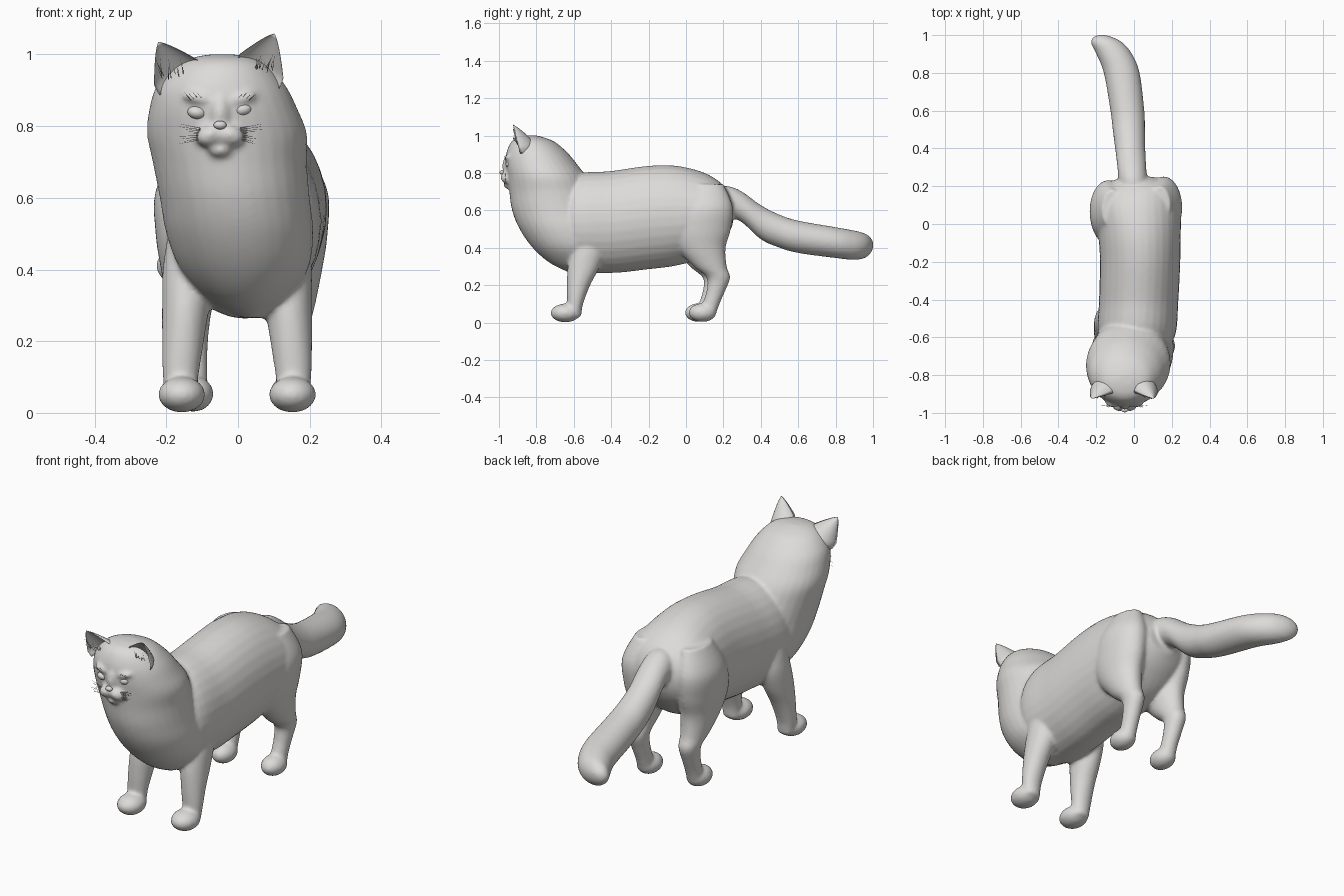
import bpy, bmesh, math, random
from mathutils import Vector, Matrix

random.seed(4)
fur = bpy.data.materials.new("warm_grey")
fur.diffuse_color = (0.72, 0.71, 0.69, 1)


def spline(rows, steps=5):
    """Catmull-Rom interpolation of section rows."""
    out = []
    for i in range(len(rows) - 1):
        a, b = rows[max(i - 1, 0)], rows[i]
        c, d = rows[i + 1], rows[min(i + 2, len(rows) - 1)]
        for k in range(steps):
            t = k / steps
            out.append([0.5 * (2 * q + (r - p) * t + (2 * p - 5 * q + 4 * r - s) * t * t
                               + (3 * q - p - 3 * r + s) * t ** 3)
                        for p, q, r, s in zip(a, b, c, d)])
    return out + [rows[-1]]


def skin(bm, rings):
    """Bridge rings of points and close both ends."""
    loops = [[bm.verts.new(p) for p in ring] for ring in rings]
    n = len(loops[0])
    faces = [bm.faces.new((l[i], l[(i + 1) % n], m[(i + 1) % n], m[i]))
             for l, m in zip(loops, loops[1:]) for i in range(n)]
    faces += [bm.faces.new(loops[0]), bm.faces.new(loops[-1])]
    bmesh.ops.recalc_face_normals(bm, faces=faces)


def loft(bm, axis, rows, mx=lambda x: x, dy=0):
    """Elliptical sections: position, low/high of x, low/high of the other axis."""
    rings = []
    for p, a0, a1, b0, b1 in spline(rows):
        ring = []
        for i in range(32):
            t = math.tau * i / 32
            x = mx((a0 + a1) / 2 + (a1 - a0) / 2 * math.cos(t))
            b = (b0 + b1) / 2 + (b1 - b0) / 2 * math.sin(t)
            ring.append((x, p + dy, b) if axis == "y" else (x, b + dy, p))
        rings.append(ring)
    skin(bm, rings)


def blob(bm, centre, radii, roll=0):
    m = (Matrix.Translation(centre) @ Matrix.Rotation(roll, 4, "Y")
         @ Matrix.Diagonal((*radii, 1)))
    bmesh.ops.create_uvsphere(bm, u_segments=24, v_segments=16, radius=1, matrix=m)


def finish(bm, name):
    me = bpy.data.meshes.new(name)
    bm.to_mesh(me)
    bm.free()
    me.materials.append(fur)
    for p in me.polygons:
        p.use_smooth = True
    ob = bpy.data.objects.new(name, me)
    bpy.context.collection.objects.link(ob)
    return ob


body = bmesh.new()
# torso
loft(body, "y", [
    (-0.70, -0.08, 0.12, 0.42, 0.62), (-0.60, -0.185, 0.215, 0.28, 0.785),
    (-0.40, -0.185, 0.235, 0.265, 0.81), (-0.20, -0.18, 0.245, 0.285, 0.838),
    (-0.05, -0.19, 0.248, 0.305, 0.838), (0.10, -0.205, 0.245, 0.35, 0.80),
    (0.20, -0.16, 0.215, 0.44, 0.735), (0.25, -0.06, 0.10, 0.52, 0.66)])
# head, ruff and chest
loft(body, "z", [
    (0.265, 0.01, 0.07, -0.62, -0.50), (0.32, -0.09, 0.14, -0.73, -0.42),
    (0.40, -0.16, 0.195, -0.82, -0.40), (0.50, -0.20, 0.21, -0.89, -0.42),
    (0.60, -0.218, 0.20, -0.93, -0.46), (0.70, -0.238, 0.192, -0.945, -0.50),
    (0.78, -0.254, 0.192, -0.955, -0.535), (0.85, -0.247, 0.165, -0.965, -0.585),
    (0.91, -0.228, 0.135, -0.96, -0.635), (0.965, -0.18, 0.09, -0.935, -0.70),
    (0.99, -0.13, 0.045, -0.90, -0.76), (1.0, -0.08, -0.01, -0.85, -0.80)])
# tail
loft(body, "y", [
    (0.14, -0.06, 0.06, 0.60, 0.71), (0.22, -0.08, 0.07, 0.57, 0.73),
    (0.30, -0.088, 0.065, 0.535, 0.70), (0.40, -0.10, 0.06, 0.445, 0.628),
    (0.50, -0.113, 0.058, 0.40, 0.577), (0.60, -0.125, 0.055, 0.372, 0.545),
    (0.80, -0.16, 0.03, 0.345, 0.51), (0.90, -0.20, -0.01, 0.335, 0.492),
    (0.96, -0.228, -0.06, 0.347, 0.475), (0.99, -0.215, -0.115, 0.375, 0.45),
    (1.0, -0.19, -0.15, 0.40, 0.43)])

# legs and paws on both sides
front_leg = [
    (0.03, 0.11, 0.195, -0.63, -0.56), (0.10, 0.105, 0.205, -0.635, -0.55),
    (0.20, 0.09, 0.207, -0.637, -0.512), (0.30, 0.075, 0.207, -0.632, -0.46),
    (0.40, 0.07, 0.205, -0.61, -0.43), (0.50, 0.08, 0.19, -0.58, -0.44)]
hind_leg = [
    (0.03, 0.105, 0.185, 0.08, 0.155), (0.10, 0.105, 0.185, 0.09, 0.18),
    (0.17, 0.105, 0.19, 0.11, 0.21), (0.24, 0.10, 0.20, 0.11, 0.236),
    (0.30, 0.09, 0.215, 0.04, 0.218), (0.40, 0.07, 0.235, -0.05, 0.212),
    (0.50, 0.06, 0.25, -0.09, 0.24), (0.62, 0.06, 0.25, -0.06, 0.25),
    (0.74, 0.08, 0.19, 0.0, 0.20)]
for side in (1, -1):
    fx = lambda x: x if side > 0 else -x - 0.005
    hx = lambda x: x if side > 0 else 0.02 - x
    dy = 0 if side > 0 else -0.02
    loft(body, "z", front_leg, fx)
    blob(body, (fx(0.152), -0.645, 0.051), (0.066, 0.079, 0.05))
    loft(body, "z", hind_leg, hx, dy)
    blob(body, (hx(0.145), 0.088 + dy, 0.053), (0.057, 0.074, 0.05))
    # muzzle puffs and brow ridges
    blob(body, (-0.05 + side * 0.028, -0.952, 0.775), (0.042, 0.04, 0.031), side * 0.35)
    blob(body, (-0.05 + side * 0.06, -0.945, 0.878), (0.045, 0.027, 0.016), side * -0.2)
# nose bridge and chin
blob(body, (-0.05, -0.958, 0.835), (0.026, 0.024, 0.055))
blob(body, (-0.05, -0.945, 0.735), (0.034, 0.03, 0.022))

# fuse the parts into one soft skin
ob = finish(body, "body")
mod = ob.modifiers.new("fuse", "REMESH")
mod.mode = "VOXEL"
mod.voxel_size = 0.009
mod.use_smooth_shade = True
mod = ob.modifiers.new("soften", "SMOOTH")
mod.factor = 0.5
mod.iterations = 7

# nose
bm = bmesh.new()
blob(bm, (-0.05, -0.984, 0.803), (0.018, 0.013, 0.012))
finish(bm, "nose")

# eyes
for name, x, z, roll in (("right_eye", -0.115, 0.838, 0.15), ("left_eye", 0.012, 0.846, -0.15)):
    bm = bmesh.new()
    blob(bm, (x, -0.944, z), (0.026, 0.021, 0.018), roll)
    finish(bm, name)


def ear(name, base, tip, width):
    """Tapered cup with a hollow front."""
    base, tip, width = Vector(base), Vector(tip), Vector(width)
    rings = []
    for k in range(13):
        t = -0.3 + 1.3 * k / 12
        s = max(1 - max(t, 0), 0.004) ** 0.8
        ring = []
        for i in range(24):
            a = math.tau * i / 24
            depth = 0.075 * math.sin(a) if i <= 12 else -0.045 * math.sin(a)
            ring.append(base.lerp(tip, t) + (width * math.cos(a) + Vector((0, depth, 0))) * s)
        rings.append(ring)
    bm = bmesh.new()
    skin(bm, rings)
    finish(bm, name)


ear("right_ear", (-0.172, -0.895, 0.948), (-0.222, -0.925, 1.035), (0.062, 0, 0.036))
ear("left_ear", (0.065, -0.895, 0.966), (0.102, -0.925, 1.058), (0.062, 0, -0.034))


def strands(name, lines):
    """Fine hairs as thin three-sided spikes."""
    bm = bmesh.new()
    for a, b in lines:
        a, b = Vector(a), Vector(b)
        d = b - a
        m = Matrix.Translation((a + b) / 2) @ d.to_track_quat("Z", "Y").to_matrix().to_4x4()
        bmesh.ops.create_cone(bm, cap_ends=True, segments=3, radius1=0.0013,
                              radius2=0.0003, depth=d.length, matrix=m)
    finish(bm, name)


r = random.uniform
whiskers, brows, tufts = [], [], []
for s in (1, -1):
    for i in range(9):
        z = 0.762 + 0.004 * i
        whiskers.append(((-0.05 + s * 0.055, -0.968, z),
                         (-0.05 + s * r(0.09, 0.125), -0.962, z + (i - 4) * 0.003)))
    for i in range(4):
        x = -0.05 + s * (0.045 + 0.012 * i)
        brows.append(((x, -0.962, 0.872), (x + s * 0.018, -0.972, 0.888 + r(0, 0.012))))
    ex, ez = (0.075, 0.945) if s > 0 else (-0.18, 0.93)
    for i in range(12):
        x = ex + r(-0.035, 0.03)
        tufts.append(((x, -0.90, ez + r(0, 0.02)), (x + s * r(0, 0.02), -0.925, ez + r(0.03, 0.06))))
strands("whiskers", whiskers)
strands("brow_hairs", brows)
strands("ear_tufts", tufts)
